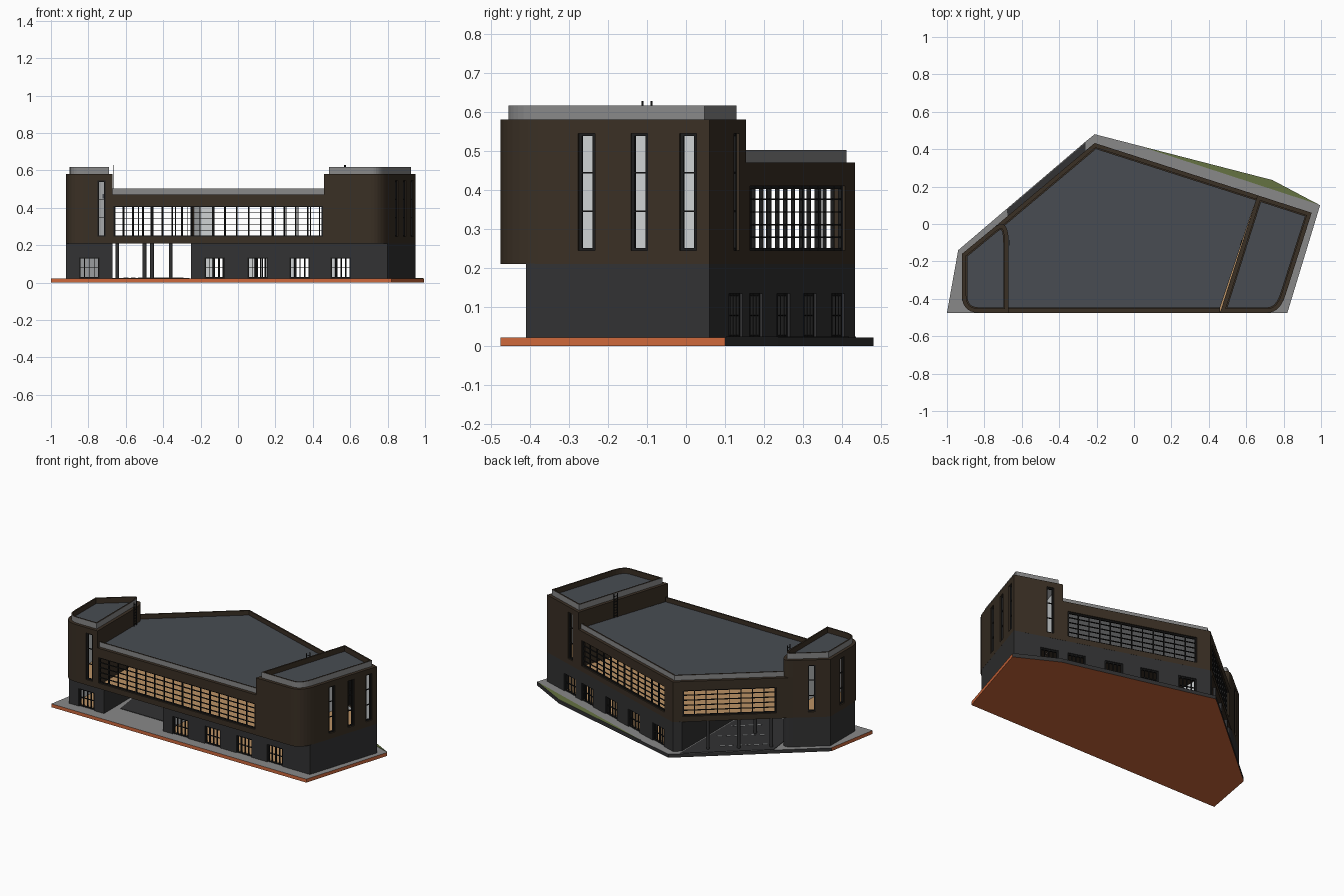
import bpy, bmesh
from mathutils import Vector, Matrix

if "Cube" in bpy.data.objects:
    bpy.data.objects.remove(bpy.data.objects["Cube"])


def material(name, r, g, b):
    m = bpy.data.materials.new(name)
    m.use_nodes = True
    m.diffuse_color = (r, g, b, 1)
    m.node_tree.nodes["Principled BSDF"].inputs["Base Color"].default_value = (r, g, b, 1)
    return m


BROWN = material("brown cladding", .042, .029, .018)
CHARCOAL = material("charcoal plaster", .032, .032, .033)
ORANGE = material("orange base", .62, .14, .045)
GREY = material("grey concrete", .25, .25, .25)
ROOF = material("slate roof", .065, .073, .085)
GREEN = material("grass", .13, .17, .055)
FRAME = material("black frame", .012, .012, .012)
TAN = material("tan floor", .5, .29, .13)
WHITE = material("off white", .62, .64, .65)


def finish(name, bm, mats):
    me = bpy.data.meshes.new(name)
    bm.to_mesh(me)
    bm.free()
    for m in mats:
        me.materials.append(m)
    ob = bpy.data.objects.new(name, me)
    bpy.context.collection.objects.link(ob)
    return ob


def fillet(a, c, b, n=7):
    a, c, b = Vector(a), Vector(c), Vector(b)
    ts = [i / n for i in range(n + 1)]
    return [tuple(a * (1 - t) ** 2 + c * 2 * t * (1 - t) + b * t * t) for t in ts]


def offset(pts, d, closed=True):
    """Move a counter-clockwise outline inward by d with mitred corners."""
    p = [Vector(q) for q in pts]
    n = len(p)
    out = []
    for i in range(n):
        dirs = []
        if closed or i > 0:
            dirs.append((p[i] - p[i - 1]).normalized())
        if closed or i < n - 1:
            dirs.append((p[(i + 1) % n] - p[i]).normalized())
        norms = [Vector((-e.y, e.x)) for e in dirs]
        m = sum(norms, Vector((0, 0))).normalized()
        out.append(tuple(p[i] + m * d / m.dot(norms[0])))
    return out


def prism(name, pts, z0, z1, top, side, bottom, back=None):
    bm = bmesh.new()
    f = bm.faces.new([bm.verts.new((x, y, z0)) for x, y in pts])
    ext = bmesh.ops.extrude_face_region(bm, geom=[f])["geom"]
    verts = [v for v in ext if isinstance(v, bmesh.types.BMVert)]
    bmesh.ops.translate(bm, verts=verts, vec=(0, 0, z1 - z0))
    bmesh.ops.recalc_face_normals(bm, faces=bm.faces)
    for f in bm.faces:
        f.normal_update()
        nz = f.normal.z
        f.material_index = 0 if nz > .5 else 2 if nz < -.5 else 3 if f.normal.y > .3 else 1
    return finish(name, bm, [top, side, bottom, back or side])


def box(bm, centre, size, along=Vector((1, 0, 0))):
    u = along.normalized()
    rot = Matrix((u, Vector((-u.y, u.x, 0)), Vector((0, 0, 1)))).transposed().to_4x4()
    bmesh.ops.create_cube(bm, size=1, matrix=Matrix.Translation(centre) @ rot
                          @ Matrix.Diagonal((*size, 1)))


def window_bars(bm, c, u, w, za, zb, cols, rows):
    inward = Vector((-u.y, u.x, 0)) * .012
    for i in range(cols + 1):
        t = .008 if i in (0, cols) else .0045
        at = c + u * (i / cols - .5) * (w - t) + inward
        box(bm, (at.x, at.y, (za + zb) / 2), (t, .01, zb - za), u)
    for j in range(rows + 1):
        t = .007 if j in (0, rows) else .0035
        at = c + inward
        box(bm, (at.x, at.y, za + t / 2 + (zb - za - t) * j / rows), (w, .008, t), u)


def shell(name, pts, z0, z1, mats, openings=(), closed=True, thick=.03, rim=0):
    """Thick walls along an outline; openings are (x, y, width, z0, z1, cols, rows)."""
    bm, bars = bmesh.new(), bmesh.new()
    zs = sorted({z0, z1, *[z for o in openings for z in o[3:5]]})
    p = [Vector((x, y, 0)) for x, y in pts]
    for i in range(len(p) if closed else len(p) - 1):
        a, b = p[i], p[(i + 1) % len(p)]
        u, length = (b - a).normalized(), (b - a).length
        holes = []
        for x, y, w, za, zb, cols, rows in openings:
            r = Vector((x, y, 0)) - a
            s = r.dot(u)
            if w / 2 < s < length - w / 2 and (r - u * s).length < .012:
                holes.append((s - w / 2, s + w / 2, za, zb))
                window_bars(bars, a + u * s, u, w, za, zb, cols, rows)
        ss = sorted({0, length, *[s for h in holes for s in h[:2]]})
        for s0, s1 in zip(ss, ss[1:]):
            for k0, k1 in zip(zs, zs[1:]):
                sm, zm = (s0 + s1) / 2, (k0 + k1) / 2
                if any(h[0] < sm < h[1] and h[2] < zm < h[3] for h in holes):
                    continue
                quad = [(s0, k0), (s1, k0), (s1, k1), (s0, k1)]
                bm.faces.new([bm.verts.new(a + u * s + Vector((0, 0, z))) for s, z in quad])
    bmesh.ops.remove_doubles(bm, verts=bm.verts, dist=.0005)
    ob = finish(name, bm, mats)
    mod = ob.modifiers.new("thickness", 'SOLIDIFY')
    mod.thickness, mod.offset, mod.use_even_offset = thick, -1, True
    mod.material_offset, mod.material_offset_rim = 1, rim
    if openings:
        finish(name + "_window_frames", bars, [FRAME])
    else:
        bars.free()


# Outlines, counter-clockwise
left_arc = fillet((-.67, -.1), (-.67, .045), (-.75, -.02))
left_tower = [(-.92, -.16)] + fillet((-.92, -.38), (-.92, -.475), (-.825, -.475)) \
    + [(-.67, -.475)] + left_arc
right_tower = [(.46, -.475)] + fillet((.71, -.475), (.78, -.475), (.81, -.38)) \
    + [(.95, .06), (.66, .154)]
front = [(-.67, -.475), (.46, -.475)]
back = [(.66, .154), (-.21, .433), (-.75, -.02)]
ground_left = [(-.92, -.16), (-.92, -.41), (-.67, -.41)] + left_arc
ground_main = [(-.25, -.41), (.80, -.41), (.95, .06), (-.21, .433), (-.25, .4)]

# Base slab with lawn and driveway
GZ = .022
prism("base_slab", [(-1, -.475), (.82, -.475), (.995, .1), (.74, .235), (-.21, .48),
                    (-.26, .44), (-.94, -.14)], 0, GZ, GREY, ORANGE, ORANGE, CHARCOAL)
prism("lawn", [(.99, .103), (.74, .234), (.03, .417)], GZ - .002, GZ + .003,
      GREEN, GREEN, GREEN, CHARCOAL)
prism("driveway", [(-.63, -.3), (-.26, -.3), (-.26, .435), (-.68, .077)], GZ - .002, GZ + .003,
      CHARCOAL, CHARCOAL, CHARCOAL)
bm = bmesh.new()
along = Vector((.77, .64, 0))
for row in range(3):
    for k in range(6):
        at = Vector((-.56 + .09 * row, .08 - .1 * row, GZ + .004)) + along * (k - 1) * .05
        if at.x < -.28:
            box(bm, at, (.028, .006, .003), along)
finish("driveway_markings", bm, [WHITE])

# Ground floor
doors = [(x, -.41, .11, GZ, .135, 4, 2) for x in (-.125, .105, .33, .55)]
doors += [(x, .433 - .3216 * (x + .21), .11, GZ, .135, 4, 2) for x in (.74, .58, .36, .15, -.075)]
shell("ground_floor_main", ground_main, GZ, .212, [CHARCOAL, WHITE], doors)
shell("ground_floor_left", ground_left, GZ, .212, [CHARCOAL, WHITE],
      [(-.795, -.41, .11, GZ, .135, 4, 2)])
prism("main_ground_tiles", offset(ground_main, .012), GZ - .002, GZ + .003, TAN, TAN, TAN)
prism("left_ground_tiles", offset(ground_left, .012), GZ - .002, GZ + .003, TAN, TAN, TAN)

# Columns in the open passage
bm = bmesh.new()
for x, y in ((-.645, .05), (-.5, .175), (-.46, -.05), (-.36, .29)):
    bmesh.ops.create_cone(bm, cap_ends=True, segments=12, radius1=.01, radius2=.01, depth=.19,
                          matrix=Matrix.Translation((x, y, .117)))
finish("passage_columns", bm, [CHARCOAL])

# Upper floor slab
outline = left_tower[:9] + right_tower[1:-1] + [(-.21, .433)]
prism("upper_floor", offset(outline, .006), .212, .224, TAN, BROWN, BROWN)

# Upper walls
Z0, Z1, ZT = .21, .47, .58
LO, HI, SLOT = .245, .41, .545
shell("front_wall", front, Z0, Z1, [BROWN, WHITE], [(-.105, -.475, 1.12, LO, HI, 17, 5)], False)
shell("back_walls", back, Z0, Z1, [BROWN, WHITE],
      [(.25, .285, .8, LO, HI, 12, 5), (-.464, .22, .55, LO, HI, 8, 5)], False)
shell("left_tower_walls", left_tower, Z0, ZT, [BROWN, WHITE],
      [(x, y, .045, LO, SLOT, 1, 3) for x, y in ((-.73, -.475), (-.92, -.28), (-.835, -.09))])
slots = [(.81 + .14 * (y + .38) / .44, y) for y in (-.255, -.12, .005)] + [(.735, .129)]
shell("right_tower_walls", right_tower, Z0, ZT, [BROWN, WHITE],
      [(x, y, .045, LO, SLOT, 1, 3) for x, y in slots])

# Roofs and parapets
main_roof = offset(front, .028, False) + offset(back, .028, False) + [(-.69, -.03), (-.672, -.1)]
prism("main_roof", main_roof, Z1 - .02, Z1 + .003, ROOF, ROOF, WHITE)
for name, pts in (("left_tower", left_tower), ("right_tower", right_tower)):
    prism(name + "_roof", offset(pts, .028), ZT - .02, ZT + .003, ROOF, ROOF, WHITE)
    shell(name + "_parapet", offset(pts, .02), ZT, ZT + .037, [GREY, BROWN], thick=.009, rim=1)
for name, pts in (("front", front), ("back", back)):
    shell(name + "_parapet", offset(pts, .02, False), Z1, Z1 + .032, [GREY, BROWN],
          closed=False, thick=.009, rim=1)

# Roof ladders up to the towers
for name, x, u in (("left", -.664, Vector((0, 1, 0))), ("right", .572, Vector((.3, .954, 0)))):
    bm = bmesh.new()
    foot = Vector((x, -.1, 0))
    for s in (-.012, .012):
        at = foot + u * s
        box(bm, (at.x, at.y, .55), (.004, .004, .155), u)
    for k in range(8):
        box(bm, (foot.x, foot.y, .485 + .018 * k), (.024, .003, .003), u)
    finish(name + "_roof_ladder", bm, [FRAME])
